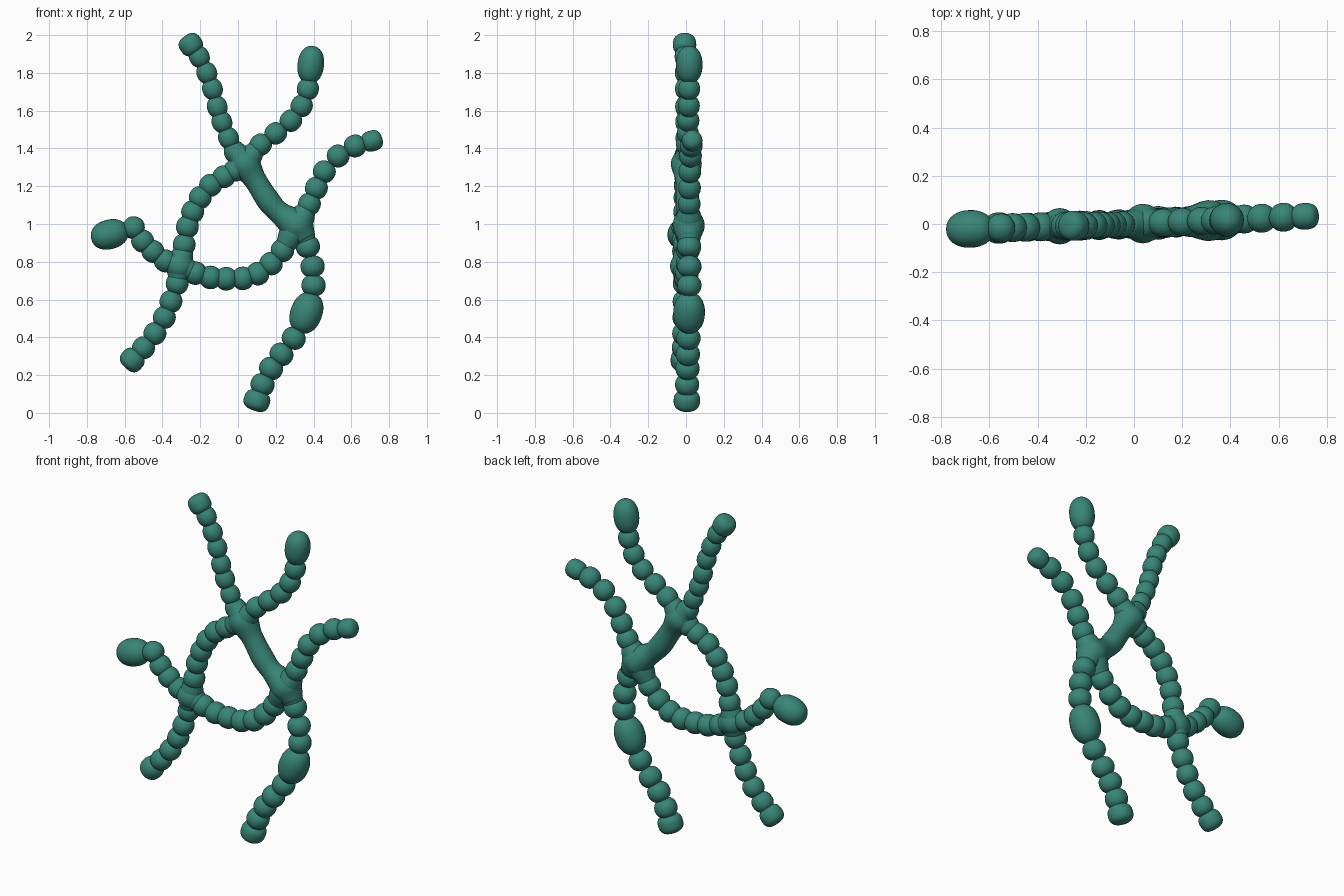
import bpy, bmesh, math
from mathutils import Vector, Matrix

if "Cube" in bpy.data.objects:
    bpy.data.objects.remove(bpy.data.objects["Cube"])

teal = bpy.data.materials.new("teal green")
teal.diffuse_color = (0.04, 0.235, 0.185, 1)
teal.use_nodes = True
teal.node_tree.nodes["Principled BSDF"].inputs["Base Color"].default_value = teal.diffuse_color


def pt(x, z):
    # the whole net is almost flat, turned slightly about z
    return Vector((x, 0.045 * x if x > 0 else 0.03 * x, z))


def finish(bm, name):
    me = bpy.data.meshes.new(name)
    bm.to_mesh(me)
    bm.free()
    for p in me.polygons:
        p.use_smooth = True
    me.materials.append(teal)
    ob = bpy.data.objects.new(name, me)
    bpy.context.collection.objects.link(ob)
    return ob


def add_bead(bm, c, axis, half, r, square=1.0):
    vs = bmesh.ops.create_uvsphere(bm, u_segments=28, v_segments=18, radius=1)["verts"]
    rot = axis.to_track_quat('Z', 'Y').to_matrix()
    for v in vs:
        z = v.co.z
        rad = math.hypot(v.co.x, v.co.y)
        k = (rad ** square / rad) if rad > 1e-6 else 1
        zz = math.copysign(abs(z) ** square, z)
        v.co = c + rot @ Vector((v.co.x * k * r, v.co.y * k * r, zz * half))


def chain(name, pts, r, big=None, big_size=(0.1, 0.075), tips=(), tip_r=0.062):
    """String of overlapping round cells, with one large cell and blunt tips."""
    bm = bmesh.new()
    P = [pt(*p) for p in pts]
    n = len(P)
    for i, c in enumerate(P):
        axis = (P[min(i + 1, n - 1)] - P[max(i - 1, 0)]).normalized()
        if i == big:
            add_bead(bm, c, axis, *big_size, 0.9)
        elif i in tips:
            add_bead(bm, c, axis, 0.055, tip_r, 0.75)
        else:
            add_bead(bm, c, axis, 0.058, r, 0.92)
    finish(bm, name)


def tube(bm, pts, radii, sub=6, seg=24):
    """Smooth round tube through points (Catmull-Rom), used for fused cells."""
    P = [pt(*p) for p in pts]
    P = [2 * P[0] - P[1]] + P + [2 * P[-1] - P[-2]]
    R = [radii[0]] + list(radii) + [radii[-1]]

    def cr(a, b, c, d, t):
        return 0.5 * (2 * b + (c - a) * t + (2 * a - 5 * b + 4 * c - d) * t * t
                      + (3 * b - a - 3 * c + d) * t ** 3)
    C = []
    for i in range(1, len(P) - 2):
        for s in range(sub):
            C.append((cr(*P[i - 1:i + 3], s / sub), cr(*R[i - 1:i + 3], s / sub)))
    C.append((P[-2], R[-2]))
    rings = []
    for i, (c, r) in enumerate(C):
        t = (C[min(i + 1, len(C) - 1)][0] - C[max(i - 1, 0)][0]).normalized()
        u = Vector((0, 1, 0))
        u = (u - t * u.dot(t)).normalized()
        w = t.cross(u)
        rings.append([bm.verts.new(c + r * (math.cos(a) * u + math.sin(a) * w))
                      for a in (2 * math.pi * k / seg for k in range(seg))])
    for a, b in zip(rings, rings[1:]):
        for k in range(seg):
            bm.faces.new((a[k], a[(k + 1) % seg], b[(k + 1) % seg], b[k]))
    bm.faces.new(rings[0])
    bm.faces.new(rings[-1])
    bmesh.ops.recalc_face_normals(bm, faces=bm.faces)


# free arms
chain("upper_left_arm", [(-0.25, 1.95), (-0.205, 1.885), (-0.165, 1.80), (-0.135, 1.715),
      (-0.11, 1.62), (-0.085, 1.54), (-0.05, 1.455), (-0.02, 1.38)], 0.054, tips=(0,))
chain("upper_right_arm", [(0.385, 1.843), (0.37, 1.715), (0.337, 1.625), (0.28, 1.547),
      (0.20, 1.48), (0.12, 1.42), (0.07, 1.36)], 0.058, big=0, big_size=(0.1, 0.07))
chain("right_arm", [(0.71, 1.44), (0.62, 1.413), (0.53, 1.36), (0.457, 1.277),
      (0.415, 1.19), (0.378, 1.105)], 0.06, tips=(0,), tip_r=0.055)
chain("lower_right_leg", [(0.37, 0.88), (0.395, 0.775), (0.40, 0.675), (0.362, 0.53),
      (0.295, 0.395), (0.23, 0.31), (0.175, 0.235), (0.13, 0.15), (0.10, 0.065)],
      0.064, big=3, big_size=(0.112, 0.084), tips=(8,), tip_r=0.07)
chain("lower_left_leg", [(-0.322, 0.685), (-0.355, 0.59), (-0.39, 0.505), (-0.44, 0.42),
      (-0.50, 0.345), (-0.56, 0.28)], 0.06, tips=(5,), tip_r=0.065)
chain("left_arm", [(-0.68, 0.945), (-0.552, 0.98), (-0.505, 0.91), (-0.45, 0.855),
      (-0.385, 0.805)], 0.06, big=0, big_size=(0.1, 0.078))

# strands between the junctions
chain("left_strand", [(-0.015, 1.285), (-0.075, 1.25), (-0.145, 1.205), (-0.20, 1.14),
      (-0.24, 1.065), (-0.268, 0.985), (-0.285, 0.89)], 0.06)
chain("lower_strand", [(-0.225, 0.74), (-0.145, 0.717), (-0.062, 0.71), (0.025, 0.712),
      (0.105, 0.737), (0.175, 0.79), (0.235, 0.86)], 0.062)

# long smooth link fused into both right-hand junctions
bm = bmesh.new()
tube(bm, [(-0.01, 1.38), (0.035, 1.32), (0.09, 1.235), (0.16, 1.125), (0.22, 1.06),
          (0.31, 0.99), (0.355, 0.92)],
     [0.055, 0.082, 0.06, 0.062, 0.06, 0.085, 0.06])
finish(bm, "smooth_link")


def junction(name, c, r, arms):
    bm = bmesh.new()
    add_bead(bm, pt(*c), Vector((0, 1, 0)), r, r)
    for a in arms:
        mid = ((c[0] + a[0]) / 2, (c[1] + a[1]) / 2)
        tube(bm, [c, mid, a], [r * 0.9, r * 0.8, 0.048])
    finish(bm, name)


# swollen cells where strands meet
junction("top_junction", (0.035, 1.322), 0.078,
         [(-0.03, 1.41), (0.10, 1.40), (-0.05, 1.265)])
junction("right_junction", (0.315, 0.995), 0.084,
         [(0.37, 1.09), (0.37, 0.89), (0.24, 0.87)])
junction("left_junction", (-0.308, 0.778), 0.075,
         [(-0.285, 0.88), (-0.32, 0.69), (-0.385, 0.805), (-0.225, 0.74)])
